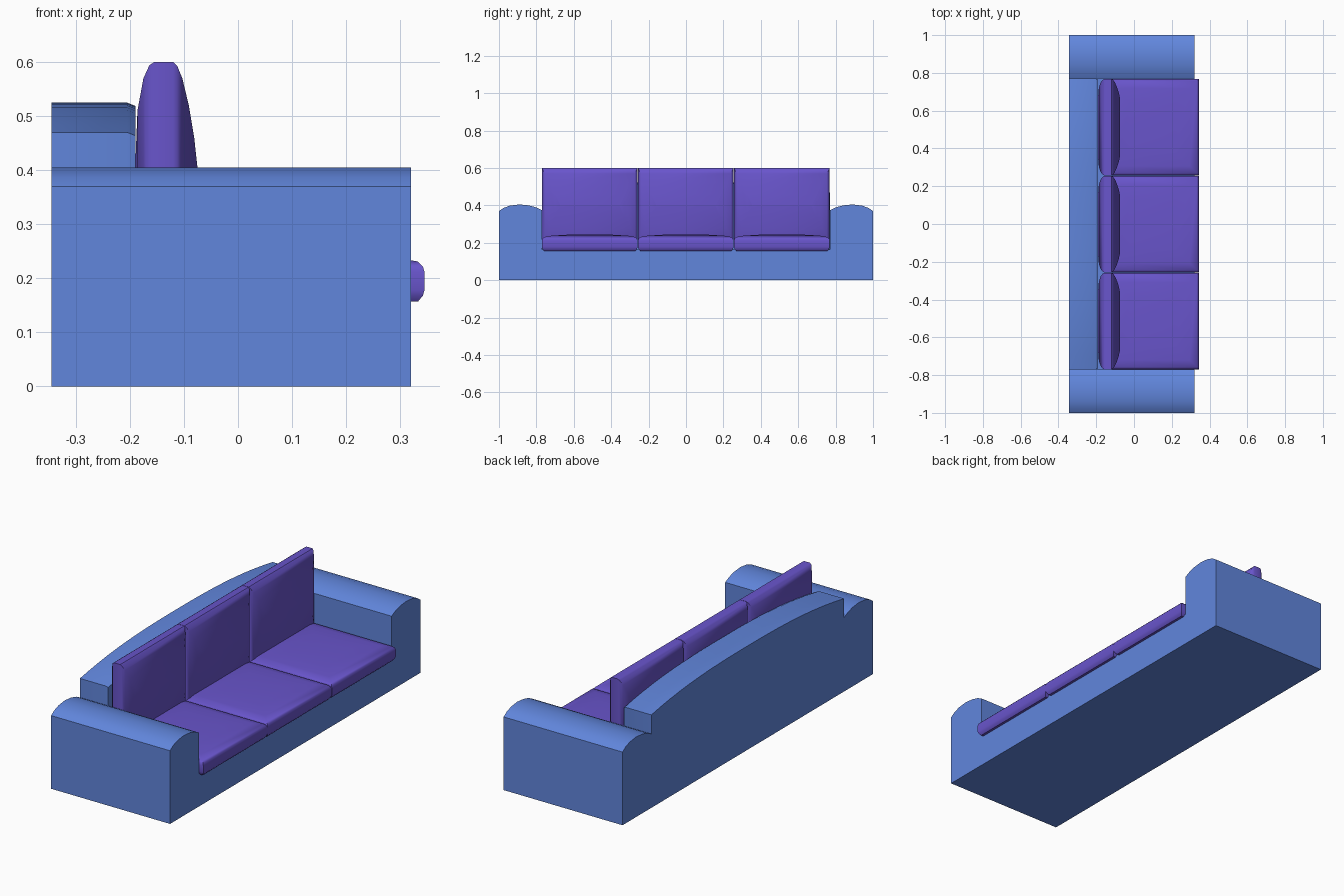
import bpy, bmesh, math

if "Cube" in bpy.data.objects:
    bpy.data.objects.remove(bpy.data.objects["Cube"])


def material(name, color):
    m = bpy.data.materials.new(name)
    m.diffuse_color = color
    m.use_nodes = True
    m.node_tree.nodes["Principled BSDF"].inputs["Base Color"].default_value = m.diffuse_color
    return m


BLUE = material("blue_fabric", (0.12, 0.24, 0.72, 1))
PURPLE = material("purple_fabric", (0.14, 0.09, 0.60, 1))


def finish(name, bm, mat):
    bmesh.ops.recalc_face_normals(bm, faces=bm.faces[:])
    me = bpy.data.meshes.new(name)
    bm.to_mesh(me)
    bm.free()
    ob = bpy.data.objects.new(name, me)
    bpy.context.collection.objects.link(ob)
    me.materials.append(mat)
    bpy.ops.object.select_all(action='DESELECT')
    ob.select_set(True)
    bpy.context.view_layer.objects.active = ob
    bpy.ops.object.shade_smooth_by_angle(angle=math.radians(40))
    return ob


def loft(name, rings, mat):
    """Skin a list of equal-length point rings and cap both ends."""
    bm = bmesh.new()
    vs = [[bm.verts.new(p) for p in r] for r in rings]
    n = len(vs[0])
    for a, b in zip(vs, vs[1:]):
        for i in range(n):
            j = (i + 1) % n
            bm.faces.new((a[i], a[j], b[j], b[i]))
    bm.faces.new(vs[0])
    bm.faces.new(vs[-1])
    return finish(name, bm, mat)


# Base and both arms: one U-shaped profile in YZ, extruded along X
arm = [(1, 0.37), (0.975, 0.387), (0.94, 0.399), (0.89, 0.405),
       (0.84, 0.400), (0.80, 0.389), (0.77, 0.374), (0.77, 0.165)]
half = [(1, 0), (1, 0.08)] + arm
profile = half + [(-y, z) for y, z in reversed(half)]
loft("base_and_arms", [[(x, y, z) for y, z in profile] for x in (-0.345, 0.32)], BLUE)

# Backrest with an arched top and an eased front edge
ys = [-0.77 + 1.54 * i / 20 for i in range(21)]
arch = [(y, 0.47 + 0.055 * (1 - abs(y / 0.77) ** 2.6)) for y in ys]


def back_ring(x, d):
    pts = [(x, y * (1 - d), z - d) for y, z in arch]
    return [(x, -0.77 * (1 - d), 0.165)] + pts + [(x, 0.77 * (1 - d), 0.165)]


loft("backrest", [back_ring(-0.345, 0), back_ring(-0.205, 0), back_ring(-0.19, 0.006)], BLUE)


def rect(y0, y1, a0, a1, place):
    return [place(y0, a0), place(y1, a0), place(y1, a1), place(y0, a1)]


# Three seat cushions and three back cushions: stacked rings with soft rims
W = 1.54 / 3
for i in range(3):
    y0, y1 = -0.77 + i * W, -0.77 + (i + 1) * W - 0.002
    seat = [(0.012, 0.157), (0.003, 0.168), (0, 0.178), (0, 0.212), (0.003, 0.222),
            (0.012, 0.231), (0.05, 0.238), (0.13, 0.243), (0.2, 0.245)]
    loft(f"seat_cushion_{i + 1}",
         [rect(y0 + d, y1 - d, -0.15 + d, 0.345 - d, lambda y, x, z=z: (x, y, z))
          for d, z in seat], PURPLE)
    back = [(0.19, -0.19), (0.09, -0.186), (0.03, -0.175), (0.006, -0.164), (0, -0.155),
            (0, -0.120), (0.008, -0.112), (0.03, -0.103), (0.08, -0.091), (0.14, -0.081),
            (0.195, -0.075)]
    loft(f"back_cushion_{i + 1}",
         [rect(y0 + d * 0.5, y1 - d * 0.5, 0.2 + d, 0.6 - d, lambda y, z, x=x: (x, y, z))
          for d, x in back], PURPLE)
